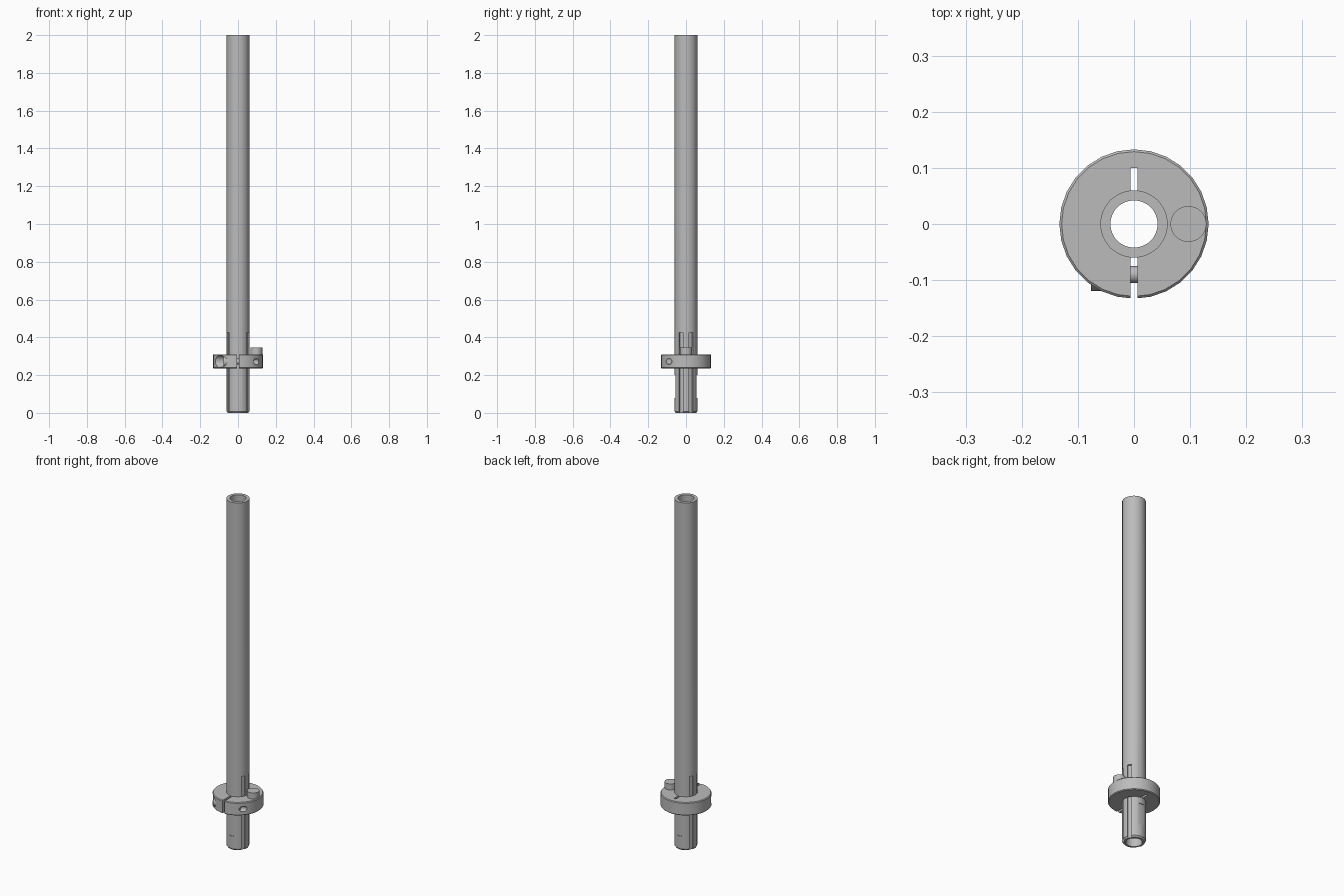
import bpy, bmesh, math
from mathutils import Matrix, Vector

cube = bpy.data.objects.get("Cube")
if cube:
    bpy.data.objects.remove(cube, do_unlink=True)

steel = bpy.data.materials.new("grey steel")
steel.use_nodes = True
GREY = (0.5, 0.5, 0.5, 1)
steel.diffuse_color = GREY
steel.node_tree.nodes["Principled BSDF"].inputs["Base Color"].default_value = GREY

Z_AXIS = Matrix.Identity(4)
X_AXIS = Matrix.Rotation(math.pi / 2, 4, 'Y')


def finish(name, bm):
    bmesh.ops.recalc_face_normals(bm, faces=bm.faces)
    mesh = bpy.data.meshes.new(name)
    bm.to_mesh(mesh)
    bm.free()
    mesh.materials.append(steel)
    obj = bpy.data.objects.new(name, mesh)
    bpy.context.collection.objects.link(obj)
    return obj


def lathe(name, profile, segments):
    """Spin a closed (radius, height) loop around z."""
    bm = bmesh.new()
    rings = []
    for i in range(segments):
        a = math.tau * i / segments
        rings.append([bm.verts.new((r * math.cos(a), r * math.sin(a), z)) for r, z in profile])
    n = len(profile)
    for i in range(segments):
        a, b = rings[i], rings[(i + 1) % segments]
        for j in range(n):
            k = (j + 1) % n
            bm.faces.new((a[j], b[j], b[k], a[k]))
    return finish(name, bm)


def cylinder(name, radius, start, length, axis=Z_AXIS, segments=24):
    """Cylinder growing from its start point along the given axis."""
    bm = bmesh.new()
    bmesh.ops.create_cone(bm, cap_ends=True, segments=segments, radius1=radius,
                          radius2=radius, depth=length)
    shift = Matrix.Translation((0, 0, length / 2))
    bm.transform(Matrix.Translation(start) @ axis @ shift)
    return finish(name, bm)


def box(name, low, high, angle=0):
    bm = bmesh.new()
    bmesh.ops.create_cube(bm, size=1)
    low, high = Vector(low), Vector(high)
    size = Matrix.Diagonal((*(high - low), 1))
    bm.transform(Matrix.Rotation(angle, 4, 'Z') @ Matrix.Translation((low + high) / 2) @ size)
    return finish(name, bm)


def cut(obj, cutters):
    bpy.context.view_layer.objects.active = obj
    for c in cutters:
        mod = obj.modifiers.new("cut", 'BOOLEAN')
        mod.operation = 'DIFFERENCE'
        mod.solver = 'EXACT'
        mod.object = c
        bpy.ops.object.modifier_apply(modifier=mod.name)
        bpy.data.objects.remove(c, do_unlink=True)


# Hollow tube with a chamfered lower end
R, BORE = 0.06, 0.042
tube = lathe("tube", [(BORE, 0), (R - 0.006, 0), (R, 0.008), (R, 2), (BORE, 2)], 48)

# Paired long grooves on both sides, short flats at front and back
cutters = []
for side in (0, math.pi):
    for tilt in (-27, 27):
        cutters.append(box("groove_cutter", (0.05, -0.011, -0.1), (0.08, 0.011, 0.425),
                           side + math.radians(tilt)))
    cutters.append(box("flat_cutter", (0.0565, -0.03, 0.08), (0.08, 0.03, 0.2),
                       side + math.pi / 2))
cut(tube, cutters)

# Clamp collar with chamfered rims
OUT, LOW, TOP, CH = 0.133, 0.235, 0.31, 0.004
collar = lathe("clamp_collar", [(R, LOW), (OUT - CH, LOW), (OUT, LOW + CH),
                                (OUT, TOP - CH), (OUT - CH, TOP), (R, TOP)], 28)

# Slits, screw bore and counterbore
SCREW_Y, SCREW_Z = -0.09, 0.272
cut(collar, [
    box("front_slit_cutter", (-0.006, -0.2, 0.2), (0.006, -0.05, 0.4)),
    box("back_slit_cutter", (-0.006, 0.05, 0.2), (0.006, 0.1, 0.4)),
    cylinder("bore_cutter", 0.0155, (-0.2, SCREW_Y, SCREW_Z), 0.4, X_AXIS),
    cylinder("counterbore_cutter", 0.032, (-0.2, SCREW_Y, SCREW_Z), 0.155, X_AXIS),
])

# Clamp screw with a hexagonal socket
shank = cylinder("screw_shank", 0.015, (-0.046, SCREW_Y, SCREW_Z), 0.12, X_AXIS)
head = cylinder("screw_head", 0.029, (-0.077, SCREW_Y, SCREW_Z), 0.032, X_AXIS)
cut(head, [cylinder("socket_cutter", 0.015, (-0.1, SCREW_Y, SCREW_Z), 0.04, X_AXIS, 6)])

# Drive pin standing on the collar
pin = cylinder("drive_pin", 0.032, (0.097, 0, TOP - 0.02), 0.055, segments=32)

# Smooth round walls, sharp rims
for obj in (tube, collar, shank, head, pin):
    bpy.ops.object.select_all(action='DESELECT')
    obj.select_set(True)
    bpy.context.view_layer.objects.active = obj
    bpy.ops.object.shade_smooth_by_angle(angle=math.radians(30))
